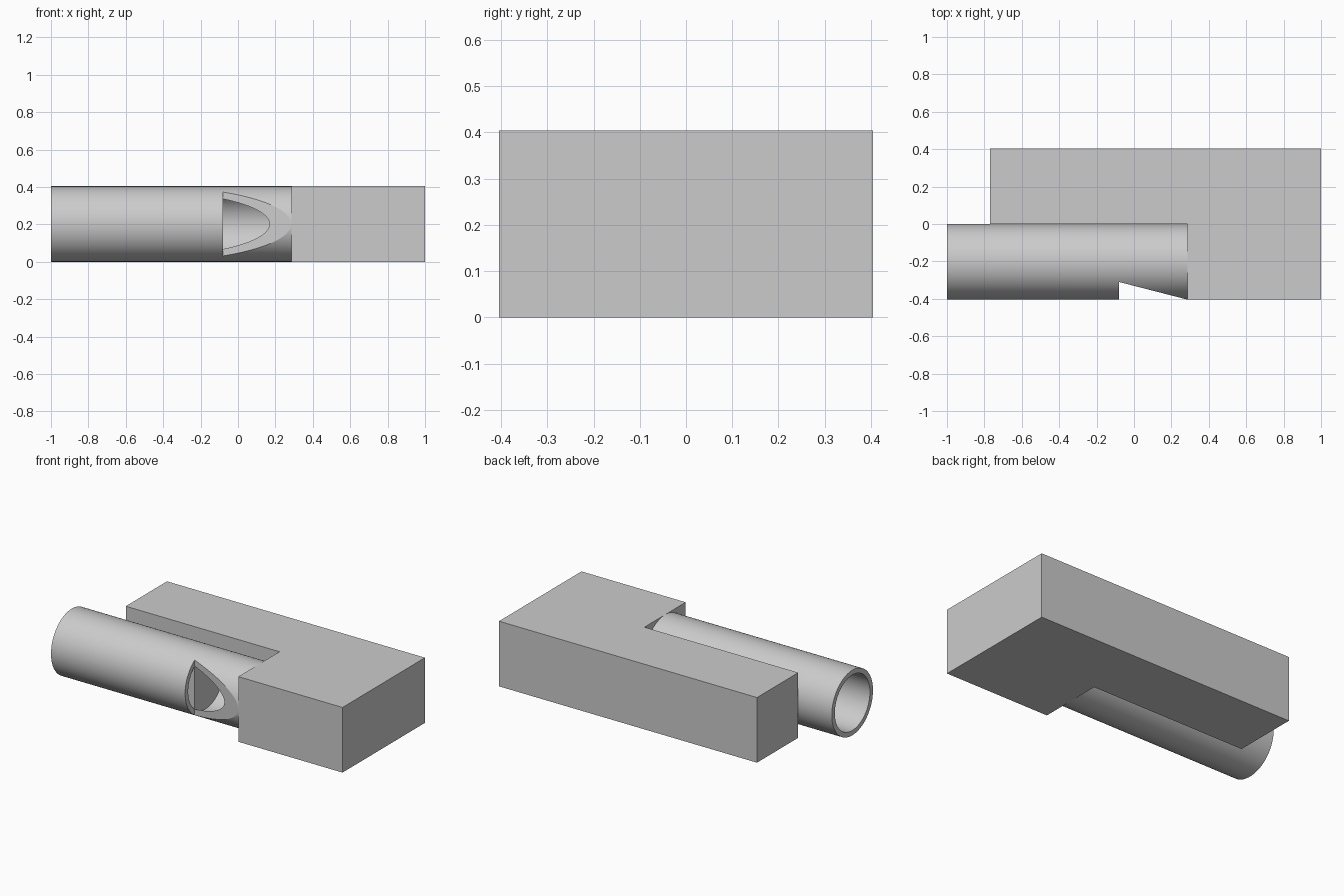
import bpy, bmesh, math
from mathutils import Matrix

cube = bpy.data.objects.get("Cube")
if cube:
    bpy.data.objects.remove(cube, do_unlink=True)

HALF = 0.404               # body height and half depth
R_OUT, R_IN = 0.202, 0.172  # pipe radii
LIP_X, LIP_Y = -0.08, -0.31  # step of the window
WALL_X = 0.285             # where the pipe meets the body

grey = bpy.data.materials.new("plain grey")
grey.use_nodes = True
colour = (0.6, 0.6, 0.6, 1)
grey.diffuse_color = colour
grey.node_tree.nodes["Principled BSDF"].inputs["Base Color"].default_value = colour


def finish(name, bm):
    bmesh.ops.recalc_face_normals(bm, faces=bm.faces)
    mesh = bpy.data.meshes.new(name)
    bm.to_mesh(mesh)
    bm.free()
    mesh.materials.append(grey)
    obj = bpy.data.objects.new(name, mesh)
    bpy.context.collection.objects.link(obj)
    return obj


def prism(name, outline, z0, z1):
    """Extrude an xy outline from z0 to z1."""
    bm = bmesh.new()
    face = bm.faces.new([bm.verts.new((x, y, z0)) for x, y in outline])
    result = bmesh.ops.extrude_face_region(bm, geom=[face])
    top = [v for v in result["geom"] if isinstance(v, bmesh.types.BMVert)]
    bmesh.ops.translate(bm, verts=top, vec=(0, 0, z1 - z0))
    return finish(name, bm)


def rod(name, radius, x0, x1):
    """Cylinder along x on the pipe axis."""
    bm = bmesh.new()
    place = Matrix.Translation(((x0 + x1) / 2, -R_OUT, R_OUT)) @ Matrix.Rotation(math.pi / 2, 4, 'Y')
    bmesh.ops.create_cone(bm, cap_ends=True, segments=96, radius1=radius,
                          radius2=radius, depth=x1 - x0, matrix=place)
    return finish(name, bm)


def select(obj):
    bpy.ops.object.select_all(action='DESELECT')
    obj.select_set(True)
    bpy.context.view_layer.objects.active = obj


def carve(obj, cutter):
    mod = obj.modifiers.new("cut", 'BOOLEAN')
    mod.operation = 'DIFFERENCE'
    mod.solver = 'EXACT'
    mod.object = cutter
    select(obj)
    bpy.ops.object.modifier_apply(modifier=mod.name)
    bpy.data.objects.remove(cutter, do_unlink=True)


# L-shaped body
prism("body_block", [(-0.77, 0), (WALL_X, 0), (WALL_X, -HALF), (1, -HALF),
                     (1, HALF), (-0.77, HALF)], 0, HALF)

# Hollow pipe with a step-and-ramp window
pipe = rod("pipe", R_OUT, -1, WALL_X + 0.002)
carve(pipe, rod("bore_cutter", R_IN, -1.1, 0.4))
carve(pipe, prism("window_cutter", [(LIP_X, LIP_Y), (LIP_X, -0.5), (WALL_X, -0.5),
                                    (WALL_X, -HALF)], -0.1, 0.5))

# Inner plug with a flat side that leaves an air channel
plug = rod("inner_plug", R_IN, -0.5, LIP_X)
carve(plug, prism("channel_cutter", [(-0.6, -0.5), (0.1, -0.5), (0.1, LIP_Y),
                                     (-0.6, LIP_Y)], -0.1, 0.5))

for part in (pipe, plug):
    select(part)
    bpy.ops.object.shade_smooth_by_angle(angle=math.radians(10))
